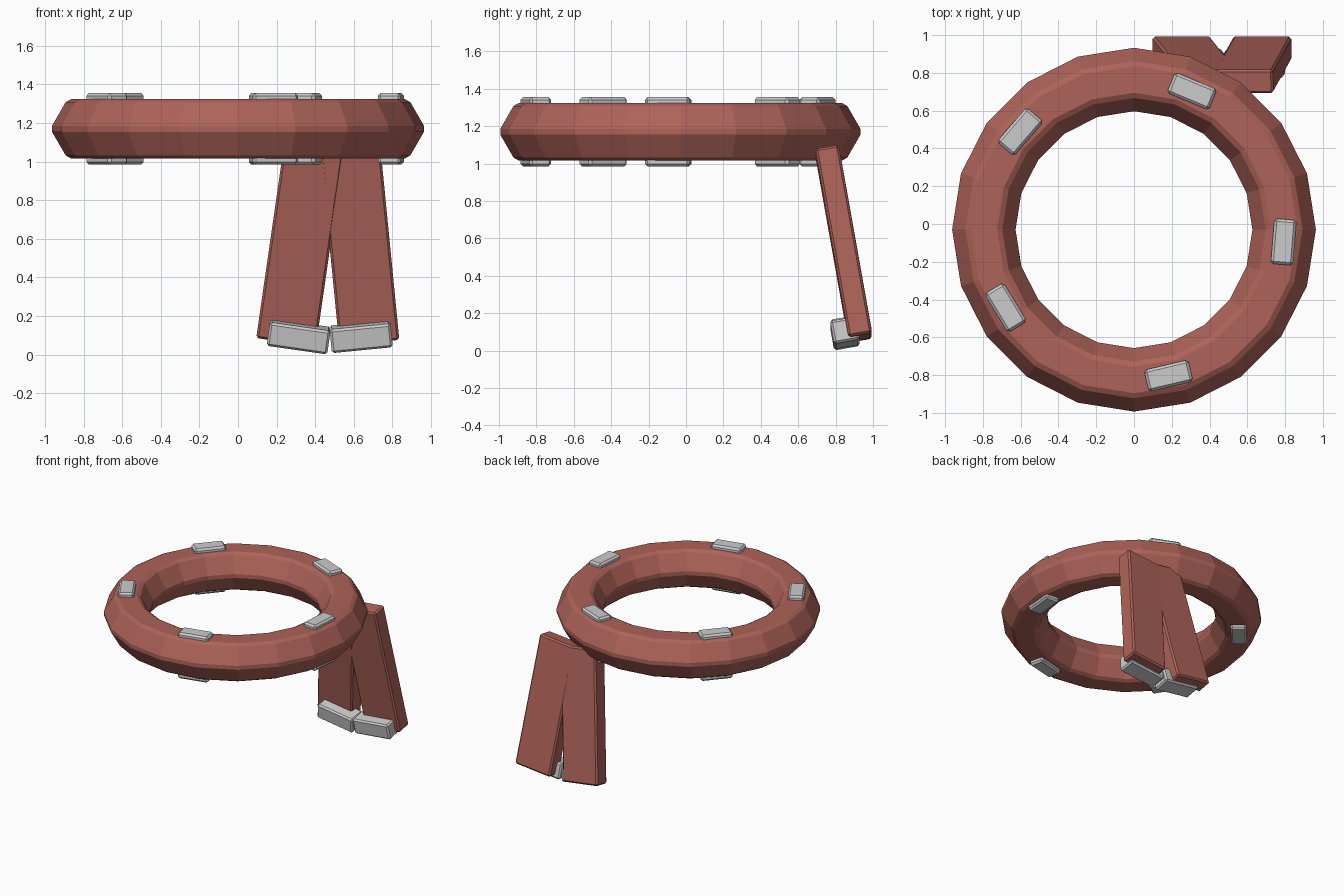
import bpy, bmesh
from math import sin, cos, pi, radians
from mathutils import Matrix, Euler

if "Cube" in bpy.data.objects:
    bpy.data.objects.remove(bpy.data.objects["Cube"])

red = bpy.data.materials.new("red_cloth")
red.diffuse_color = (0.42, 0.125, 0.10, 1)
red.use_nodes = True
red.node_tree.nodes["Principled BSDF"].inputs["Base Color"].default_value = red.diffuse_color


def finish(name, bm, bevel, mat=None):
    bmesh.ops.recalc_face_normals(bm, faces=bm.faces)
    me = bpy.data.meshes.new(name)
    bm.to_mesh(me)
    bm.free()
    ob = bpy.data.objects.new(name, me)
    bpy.context.collection.objects.link(ob)
    if mat:
        me.materials.append(mat)
    mod = ob.modifiers.new("edge_bevel", 'BEVEL')
    mod.width, mod.segments = bevel, 1
    mod.limit_method, mod.angle_limit = 'ANGLE', radians(30)
    return ob


def box(name, loc, size, rot, bevel=0.012, mat=None):
    bm = bmesh.new()
    bmesh.ops.create_cube(bm, size=1, matrix=Matrix.Diagonal((*size, 1)))
    ob = finish(name, bm, bevel, mat)
    ob.location, ob.rotation_euler = loc, Euler(rot)
    return ob


# Ring: hexagonal section swept around 20 sides
RING_Y, RING_Z, MAJOR, MINOR, SIDES, SECT = -0.03, 1.17, 0.795, 0.177, 20, 6
bm = bmesh.new()
loops = []
for i in range(SIDES):
    a = 2 * pi * i / SIDES
    loop = []
    for j in range(SECT):
        t = 2 * pi * j / SECT
        r = MAJOR + MINOR * cos(t)
        loop.append(bm.verts.new((r * cos(a), r * sin(a), MINOR * sin(t))))
    loops.append(loop)
for i in range(SIDES):
    p, q = loops[i], loops[(i + 1) % SIDES]
    for j in range(SECT):
        k = (j + 1) % SECT
        bm.faces.new((p[j], q[j], q[k], p[k]))
ring = finish("band_ring", bm, 0.018, red)
ring.location = (0, RING_Y, RING_Z)

# Metal studs passing through the ring, showing above and below
for i in range(5):
    a = radians(-4.7 + 72 * i)
    box(f"ring_stud_{i + 1}",
        (MAJOR * cos(a), RING_Y + MAJOR * sin(a), RING_Z),
        (0.118, 0.24, 0.37), (0, 0, a), 0.014)

# Two hanging tails with a metal end plate each
TILT = radians(10)
for side, x, plate_x, roll in (("left", 0.322, 0.315, 8.2),
                               ("right", 0.63, 0.637, -5.6)):
    rot = (TILT, radians(roll), 0)
    box(f"{side}_tail", (x, 0.8425, 0.573), (0.312, 0.127, 1.025), rot, mat=red)
    box(f"{side}_tail_plate", (plate_x, 0.85, 0.095), (0.317, 0.14, 0.125), rot)
